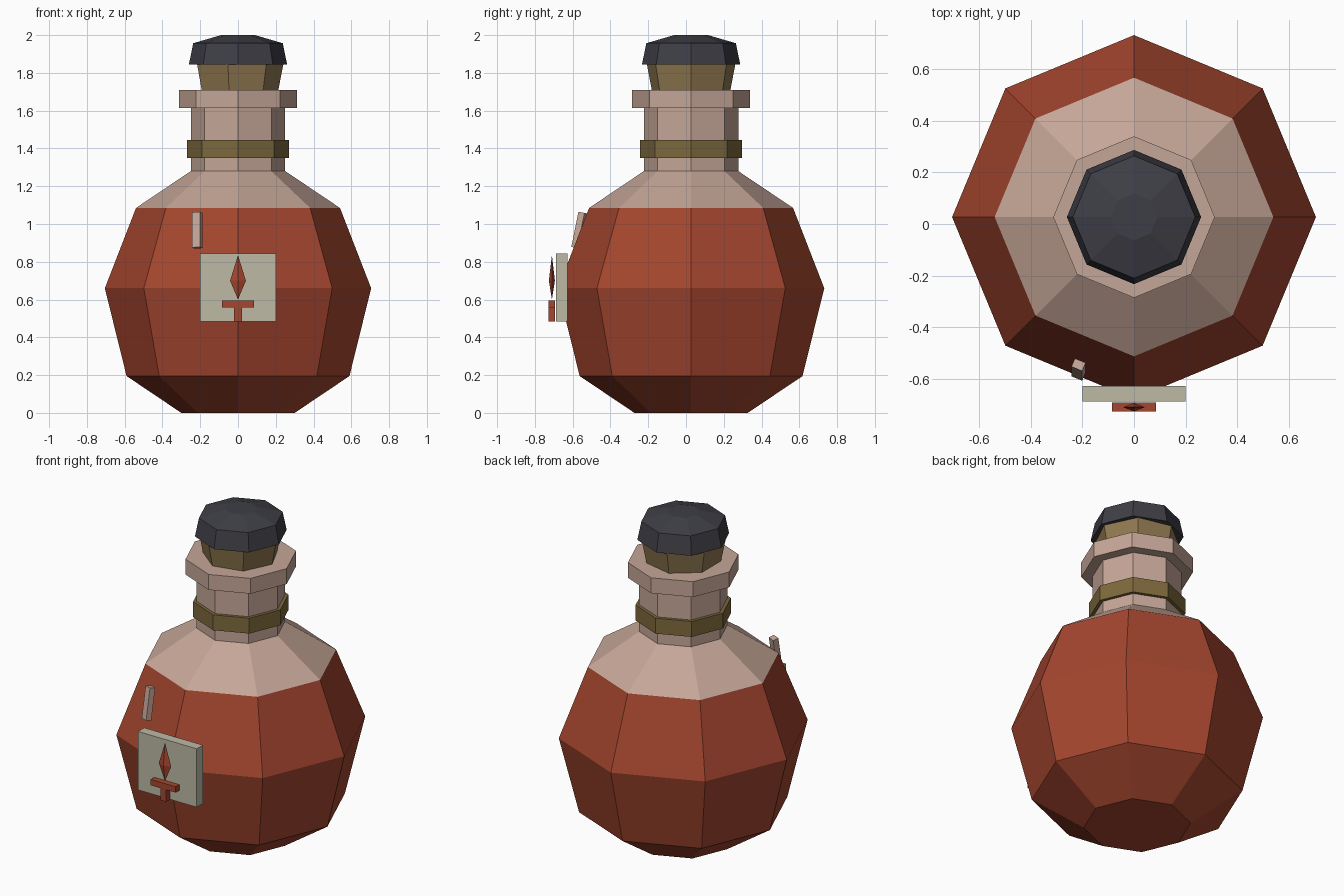
import bpy, bmesh, math
from mathutils import Matrix, Vector

if "Cube" in bpy.data.objects:
    bpy.data.objects.remove(bpy.data.objects["Cube"])

CY = 0.027  # bottle axis sits slightly behind the origin


def material(name, rgb):
    m = bpy.data.materials.new(name)
    m.diffuse_color = (*rgb, 1)
    m.use_nodes = True
    m.node_tree.nodes["Principled BSDF"].inputs["Base Color"].default_value = m.diffuse_color
    return m


RED = material("red_liquid", (0.376, 0.061, 0.028))
GLASS = material("pale_glass", (0.56, 0.38, 0.31))
CORK = material("cork", (0.28, 0.19, 0.08))
WAX = material("dark_wax", (0.048, 0.048, 0.061))
BRASS = material("brass", (0.205, 0.14, 0.045))
PAPER = material("paper", (0.51, 0.49, 0.38))


def finish(name, bm, mat):
    bmesh.ops.recalc_face_normals(bm, faces=bm.faces)
    mesh = bpy.data.meshes.new(name)
    bm.to_mesh(mesh)
    bm.free()
    mesh.materials.append(mat)
    ob = bpy.data.objects.new(name, mesh)
    bpy.context.collection.objects.link(ob)
    return ob


def lathe(name, profile, mat, sides=8, caps=True):
    """Faceted solid of revolution from (radius, height) points."""
    bm = bmesh.new()
    rings = []
    for r, z in profile:
        rings.append([bm.verts.new((r * math.cos(math.tau * i / sides),
                                    CY + r * math.sin(math.tau * i / sides), z))
                      for i in range(sides)])
    for a, b in zip(rings, rings[1:]):
        for i in range(sides):
            j = (i + 1) % sides
            bm.faces.new((a[i], a[j], b[j], b[i]))
    if caps:
        bm.faces.new(rings[0])
        bm.faces.new(rings[-1])
    return finish(name, bm, mat)


def box(name, centre, size, mat, rot=Matrix.Identity(4)):
    bm = bmesh.new()
    bmesh.ops.create_cube(bm, size=1, matrix=Matrix.Translation(centre) @ rot
                          @ Matrix.Diagonal((*size, 1)))
    return finish(name, bm, mat)


# Bottle: liquid-filled belly, then shoulder, neck and lip
lathe("belly", [(0.30, 0), (0.59, 0.195), (0.705, 0.66), (0.54, 1.085)], RED)
lathe("shoulder_and_neck", [(0.54, 1.085), (0.25, 1.28), (0.25, 1.62)], GLASS)
lathe("lip", [(0.313, 1.615), (0.313, 1.71)], GLASS)

# Neck band, stopper and wax cap
lathe("neck_band", [(0.27, 1.35), (0.27, 1.445)], BRASS)
lathe("cork", [(0.20, 1.64), (0.24, 1.845)], CORK, sides=7)
lathe("wax_cap", [(0.26, 1.845), (0.237, 1.957), (0.09, 2.0)], WAX)

# Label with its emblem: a flame over a crossbar and stem
box("label", (0, -0.657, 0.663), (0.40, 0.06, 0.36), PAPER)
box("emblem_crossbar", (0, -0.71, 0.576), (0.17, 0.035, 0.036), RED)
box("emblem_stem", (0, -0.71, 0.521), (0.04, 0.035, 0.075), RED)

bm = bmesh.new()
top, bottom = bm.verts.new((0, -0.71, 0.835)), bm.verts.new((0, -0.71, 0.60))
waist = [bm.verts.new((x, -0.71 + y, 0.70))
         for x, y in ((0.042, 0), (0, 0.016), (-0.042, 0), (0, -0.016))]
for i in range(4):
    for tip in (top, bottom):
        bm.faces.new((waist[i], waist[(i + 1) % 4], tip))
finish("emblem_flame", bm, RED)

# Glint bar leaning along the belly
box("glint", Vector((-0.215, -0.564, 0.967)), (0.045, 0.035, 0.19), GLASS,
    Matrix.Rotation(-0.2, 4, 'X') @ Matrix.Rotation(math.radians(-22.5), 4, 'Z'))
